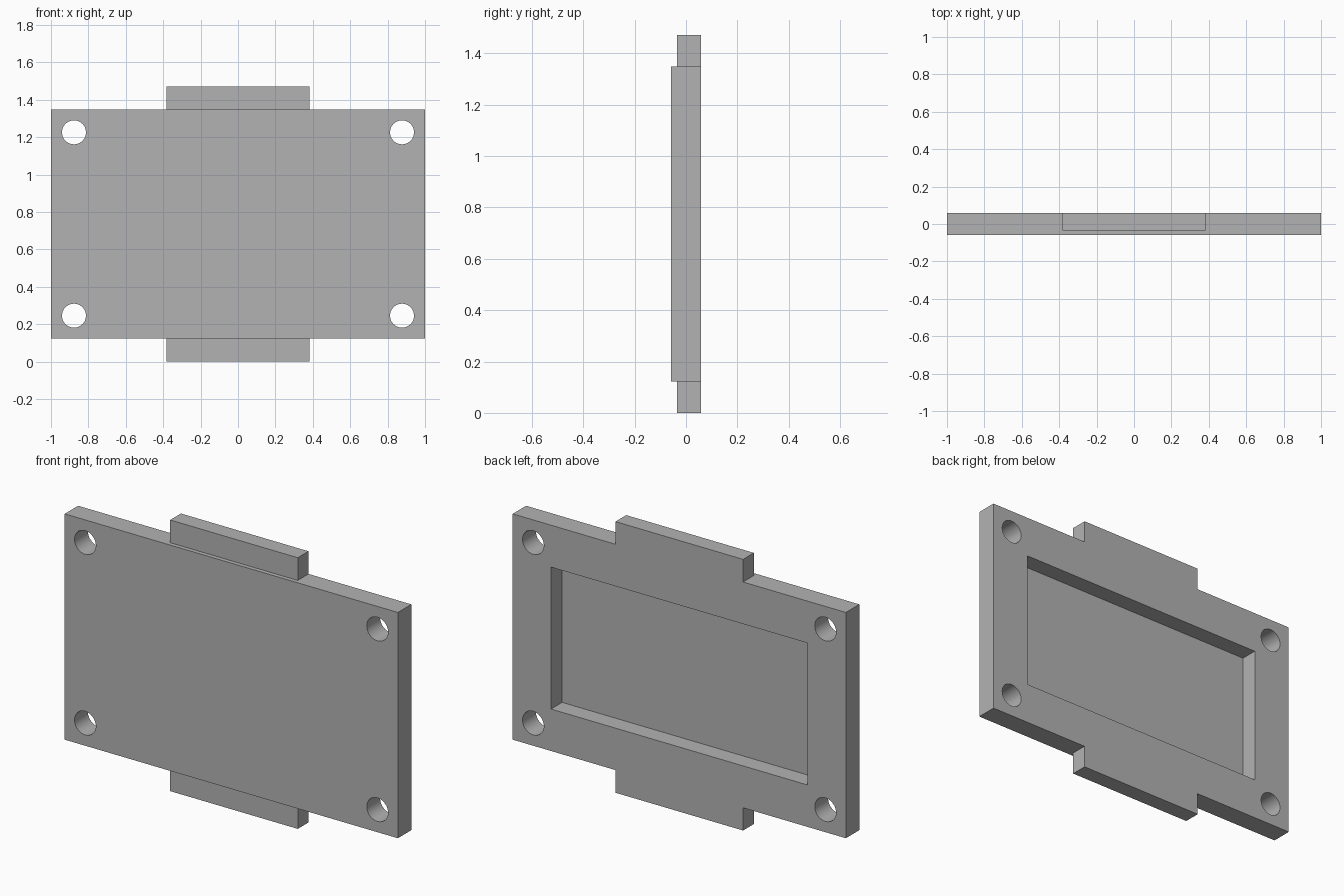
import bpy
import math

cube = bpy.data.objects.get("Cube")
if cube:
    bpy.data.objects.remove(cube, do_unlink=True)

WIDTH, THICK, HEIGHT = 2.0, 0.115, 1.225
TAB_WIDTH, TAB_RISE, TAB_SETBACK = 0.766, 0.123, 0.023
POCKET_WIDTH, POCKET_HEIGHT, POCKET_DEPTH = 1.54, 0.77, 0.095
HOLE_RADIUS, HOLE_X, HOLE_Z = 0.064, 0.877, 0.49
MID_Z = HEIGHT / 2 + TAB_RISE
BACK = THICK / 2

grey = bpy.data.materials.new("plain grey")
grey.use_nodes = True
colour = (0.45, 0.45, 0.45, 1)
grey.diffuse_color = colour
grey.node_tree.nodes["Principled BSDF"].inputs["Base Color"].default_value = colour


def box(name, width, height, y0, y1):
    """Box centred on the plate's middle, from depth y0 to y1."""
    bpy.ops.mesh.primitive_cube_add(size=1, location=(0, (y0 + y1) / 2, MID_Z))
    obj = bpy.context.object
    obj.name = name
    obj.scale = (width, y1 - y0, height)
    bpy.ops.object.transform_apply(location=True, rotation=True, scale=True)
    obj.data.materials.append(grey)
    return obj


def combine(target, tool, operation):
    """Apply a boolean and drop the helper."""
    mod = target.modifiers.new(operation.lower(), "BOOLEAN")
    mod.operation = operation
    mod.solver = "EXACT"
    mod.object = tool
    bpy.ops.object.select_all(action="DESELECT")
    bpy.context.view_layer.objects.active = target
    target.select_set(True)
    bpy.ops.object.modifier_apply(modifier=mod.name)
    bpy.data.objects.remove(tool, do_unlink=True)


# Main plate, with the top and bottom tabs flush to its back
plate = box("cover_plate", WIDTH, HEIGHT, -BACK, BACK)
tabs = box("tabs", TAB_WIDTH, HEIGHT + 2 * TAB_RISE, -BACK + TAB_SETBACK, BACK)
combine(plate, tabs, "UNION")

# Rectangular pocket in the back
pocket = box("pocket_cutter", POCKET_WIDTH, POCKET_HEIGHT, BACK - POCKET_DEPTH, BACK + 0.1)
combine(plate, pocket, "DIFFERENCE")

# Corner screw holes
for sx in (-1, 1):
    for sz in (-1, 1):
        bpy.ops.mesh.primitive_cylinder_add(
            vertices=48, radius=HOLE_RADIUS, depth=0.5,
            location=(sx * HOLE_X, 0, MID_Z + sz * HOLE_Z),
            rotation=(math.pi / 2, 0, 0))
        hole = bpy.context.object
        hole.data.materials.append(grey)
        combine(plate, hole, "DIFFERENCE")

# Smooth hole walls, crisp edges
bpy.ops.object.select_all(action="DESELECT")
plate.select_set(True)
bpy.context.view_layer.objects.active = plate
bpy.ops.object.shade_smooth_by_angle(angle=math.radians(30))
